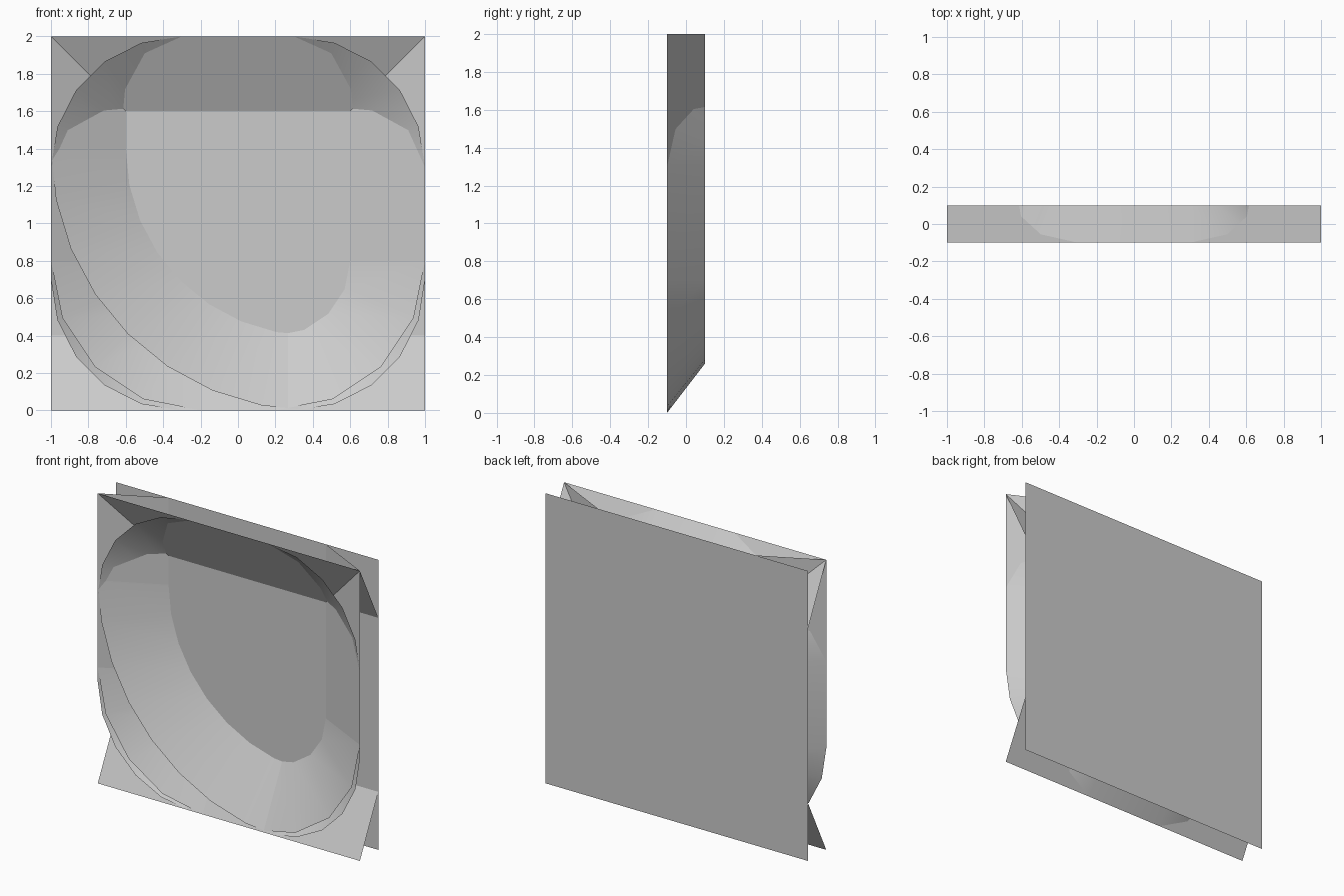
import bpy, bmesh
from math import sin, cos, pi

cube = bpy.data.objects.get("Cube")
if cube:
    bpy.data.objects.remove(cube, do_unlink=True)

FRONT, BACK, SLOPE = -0.1, 0.1, 0.4

grey = bpy.data.materials.new("light grey")
grey.use_nodes = True
colour = (0.6, 0.6, 0.6, 1)
grey.diffuse_color = colour
grey.node_tree.nodes["Principled BSDF"].inputs["Base Color"].default_value = colour


def corner(sx, sz, radius, steps, inset=0.0):
    """Quarter circle in a corner of the square, running from side to top or bottom."""
    r = radius - inset
    cx, cz = sx * (1 - radius), 1 + sz * (1 - radius)
    angles = [pi / 2 * i / steps for i in range(steps + 1)]
    return [(cx + sx * r * cos(a), cz + sz * r * sin(a)) for a in angles]


def loft(name, outer, inner, closed=False):
    """Sloping wall from an outer front outline to an inner back outline."""
    bm = bmesh.new()
    a = [bm.verts.new((x, FRONT, z)) for x, z in outer]
    b = [bm.verts.new((x, BACK, z)) for x, z in inner]
    n = len(a)
    for i in range(n if closed else n - 1):
        j = (i + 1) % n
        bm.faces.new((a[i], a[j], b[j], b[i]))
    bmesh.ops.recalc_face_normals(bm, faces=bm.faces)
    # turn the faces towards the middle of the tray
    bm.normal_update()
    if sum(f.normal.y for f in bm.faces) > 0:
        bmesh.ops.reverse_faces(bm, faces=bm.faces)
    mesh = bpy.data.meshes.new(name)
    bm.to_mesh(mesh)
    bm.free()
    mesh.materials.append(grey)
    ob = bpy.data.objects.new(name, mesh)
    bpy.context.collection.objects.link(ob)
    bpy.ops.object.select_all(action="DESELECT")
    ob.select_set(True)
    bpy.context.view_layer.objects.active = ob
    bpy.ops.object.shade_smooth_by_angle(angle=pi / 6)
    return ob


# Flat back panel
bpy.ops.mesh.primitive_plane_add(size=2, location=(0, BACK, 1), rotation=(pi / 2, 0, 0))
back = bpy.context.object
back.name = "back_panel"
back.data.materials.append(grey)

# Full-width sloping rails at top and bottom
for name, z, d in (("top_rail", 2, -SLOPE), ("bottom_rail", 0, SLOPE)):
    loft(name, [(-1, z), (1, z)], [(-1, z + d), (1, z + d)])

# Sloping side walls and the rounded lower corners below them
for name, s in (("left", 1), ("right", -1)):
    x = s * (1 - SLOPE)
    loft(name + "_side_wall", [(s, 2), (s, 0.8)], [(x, 2), (x, 0.8)])
    loft(name + "_lower_corner", corner(s, -1, 0.8, 4), corner(s, -1, 0.8, 4, SLOPE))

# Broad sweep across one lower corner
loft("broad_corner_sweep", corner(-1, -1, 1.4, 8), corner(-1, -1, 1.4, 8, SLOPE))


# Steeper rounded-square ring around everything
def rounded_square(inset):
    pts = []
    for sx, sz in ((1, 1), (-1, 1), (-1, -1), (1, -1)):
        arc = corner(sx, sz, 0.7, 5, inset)
        pts += arc if sx == sz else arc[::-1]
    return pts


loft("rounded_ring", rounded_square(0), rounded_square(0.26), closed=True)
